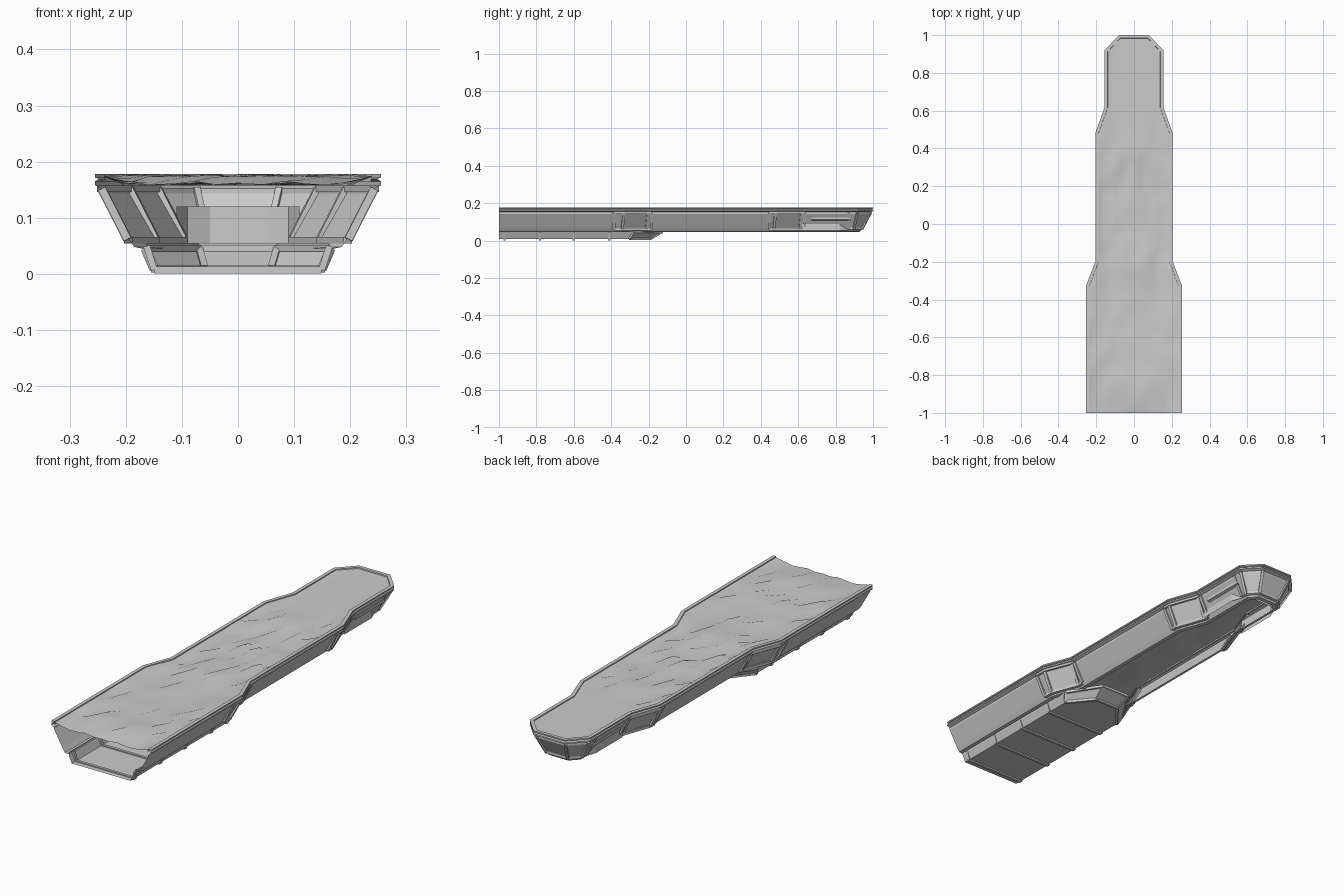
import bpy, bmesh, random
from mathutils import Vector

if "Cube" in bpy.data.objects:
    bpy.data.objects.remove(bpy.data.objects["Cube"])

random.seed(4)


def finish(name, verts, faces, smooth=None, mirror=False):
    me = bpy.data.meshes.new(name)
    me.from_pydata([tuple(v) for v in verts], [], faces)
    bm = bmesh.new()
    bm.from_mesh(me)
    bmesh.ops.recalc_face_normals(bm, faces=bm.faces)
    bm.to_mesh(me)
    bm.free()
    ob = bpy.data.objects.new(name, me)
    bpy.context.collection.objects.link(ob)
    if smooth:
        for p in me.polygons:
            p.use_smooth = True
    if mirror:
        m = ob.modifiers.new("mirror", "MIRROR")
        m.use_clip = False
    return ob


def both_sides(half):
    return half + [(-x, y) for x, y in reversed(half)]


def inset(path, d):
    """Mitred inward offset of an open plan path (interior on the left)."""
    pts = [Vector(p) for p in path]
    dirs = [(b - a).normalized() for a, b in zip(pts, pts[1:])]
    nrm = [Vector((-t.y, t.x)) for t in dirs]
    out = []
    for i, p in enumerate(pts):
        a, b = nrm[max(i - 1, 0)], nrm[min(i, len(nrm) - 1)]
        out.append(p + (a + b) * (d / (1 + a.dot(b))))
    return out


def skin(name, rings, closed=False, cap=False, mirror=False):
    n = len(rings[0])
    verts = [v for r in rings for v in r]
    faces = []
    k = len(rings)
    for j in range(k if closed else k - 1):
        for i in range(n - 1):
            a, b = j * n, ((j + 1) % k) * n
            faces.append((a + i, a + i + 1, b + i + 1, b + i))
    if cap:
        faces.append(tuple(range((k - 1) * n, k * n)))
    return finish(name, verts, faces, mirror=mirror)


def loft(name, path, profile, closed=False, mirror=False):
    rings = [[(p.x, p.y, z) for p in inset(path, d)] for d, z in profile]
    return skin(name, rings, closed, mirror=mirror)


def beams(name, lines, r, mirror=False):
    """Square bars along each polyline, joined into one object."""
    verts, faces = [], []
    for line in lines:
        for a, b in zip(line, line[1:]):
            a, b = Vector(a), Vector(b)
            d = (b - a).normalized()
            ref = Vector((0, 0, 1)) if abs(d.z) < 0.9 else Vector((0, 1, 0))
            u = d.cross(ref).normalized() * r
            v = d.cross(u).normalized() * r
            s = len(verts)
            for c in (a, b):
                verts += [c + u + v, c - u + v, c - u - v, c + u - v]
            for i in range(4):
                j = (i + 1) % 4
                faces.append((s + i, s + j, s + 4 + j, s + 4 + i))
            faces += [(s, s + 1, s + 2, s + 3), (s + 4, s + 5, s + 6, s + 7)]
    return finish(name, verts, faces, mirror=mirror)


# hull wall swept around the stepped plan, open at the front
half = [(.255, -1), (.255, -.33), (.205, -.2), (.205, .48),
        (.155, .62), (.155, .92), (.08, 1.0)]
hull = both_sides(half)
loft("hull_wall", hull, [
    (.018, .165), (.016, .178), (0, .178), (0, .172), (.007, .169), (0, .165),
    (0, .158), (.014, .152), (.014, .143), (.058, .066), (.070, .048), (.085, .045)])


# deck: uneven ground, turning flat on the narrow tail
def half_width(y):
    for (x0, y0), (x1, y1) in zip(half, half[1:]):
        if y <= y1:
            return x0 + (x1 - x0) * (y - y0) / (y1 - y0)
    return half[-1][0]


cols, rows = 6, [-1 + i * .067 for i in range(24)]
rows += [.62, .75, .92, .985]
verts, faces = [], []
for y in rows:
    heights = [random.uniform(.157, .178) if y < .54 else .172
               for _ in range(cols + 1)]
    heights[-1] = .174
    w = half_width(y) - .015
    for i in range(-cols, cols + 1):
        verts.append((w * i / cols, y, heights[abs(i)]))
n = 2 * cols + 1
for j in range(len(rows) - 1):
    for i in range(n - 1):
        faces.append((j * n + i, j * n + i + 1, (j + 1) * n + i + 1, (j + 1) * n + i))
finish("deck_ground", verts, faces, smooth=True)

# framed armour panels at the two width steps
steps = {
    "rear": [(.255, -.385), (.255, -.33), (.205, -.2), (.205, -.185)],
    "front": [(.205, .445), (.205, .48), (.155, .62), (.155, .635)]}
for label, path in steps.items():
    for part, d, z in (("top", .012, .152), ("bottom", .06, .06)):
        loft(f"{label}_panel_{part}_rail", path,
             [(d - .008, z + .006), (d - .008, z - .006),
              (d + .006, z - .006), (d + .006, z + .006)], closed=True, mirror=True)
    hi, lo = inset(path, .012), inset(path, .058)
    beams(f"{label}_panel_posts",
          [[(a.x, a.y, .152), (b.x, b.y, .062)] for a, b in zip(hi, lo)], .007, True)

# tail: side ledges, end ribs and lower lip
ledge = [(.155, .67), (.155, .88)]
loft("tail_ledge", ledge, [(.022, .125), (.022, .112), (.034, .108), (.034, .125)],
     closed=True, mirror=True)
tail = both_sides([(.155, .87), (.155, .92), (.08, 1.0)])
hi, lo = inset(tail, .012), inset(tail, .06)
beams("tail_ribs", [[(a.x, a.y, .152), (b.x, b.y, .062)] for a, b in zip(hi, lo)], .006)
loft("tail_lower_lip", tail, [(.055, .072), (.055, .06), (.068, .055), (.068, .068)],
     closed=True)

# upright liner inside the tail
liner = both_sides([(.11, .62), (.11, .82), (.09, .87), (.05, .89)])
loft("tail_liner", liner, [(0, .12), (0, .055)])

# keel trough below the wide section, with ribs
top = both_sides([(.165, -1), (.165, -.28), (.07, -.13)])
low = both_sides([(.15, -1), (.15, -.3), (.06, -.19)])
skin("keel_trough", [[(x, y, .055) for x, y in top],
                     [(x, y, .042) for x, y in top],
                     [(x, y, .008) for x, y in low]], cap=True)
ribs = [[(.163, y, .05), (.149, y, .007), (-.149, y, .007), (-.163, y, .05)]
        for y in (-.97, -.78, -.6, -.41)]
ribs += [[(a[0], a[1], .045), (b[0], b[1], .01)] for a, b in zip(top[1:-1], low[1:-1])]
ribs.append([(x, y, .009) for x, y in low[1:-1]])
ribs.append([(x, y, .046) for x, y in top[1:-1]])
beams("keel_ribs", ribs, .006)
